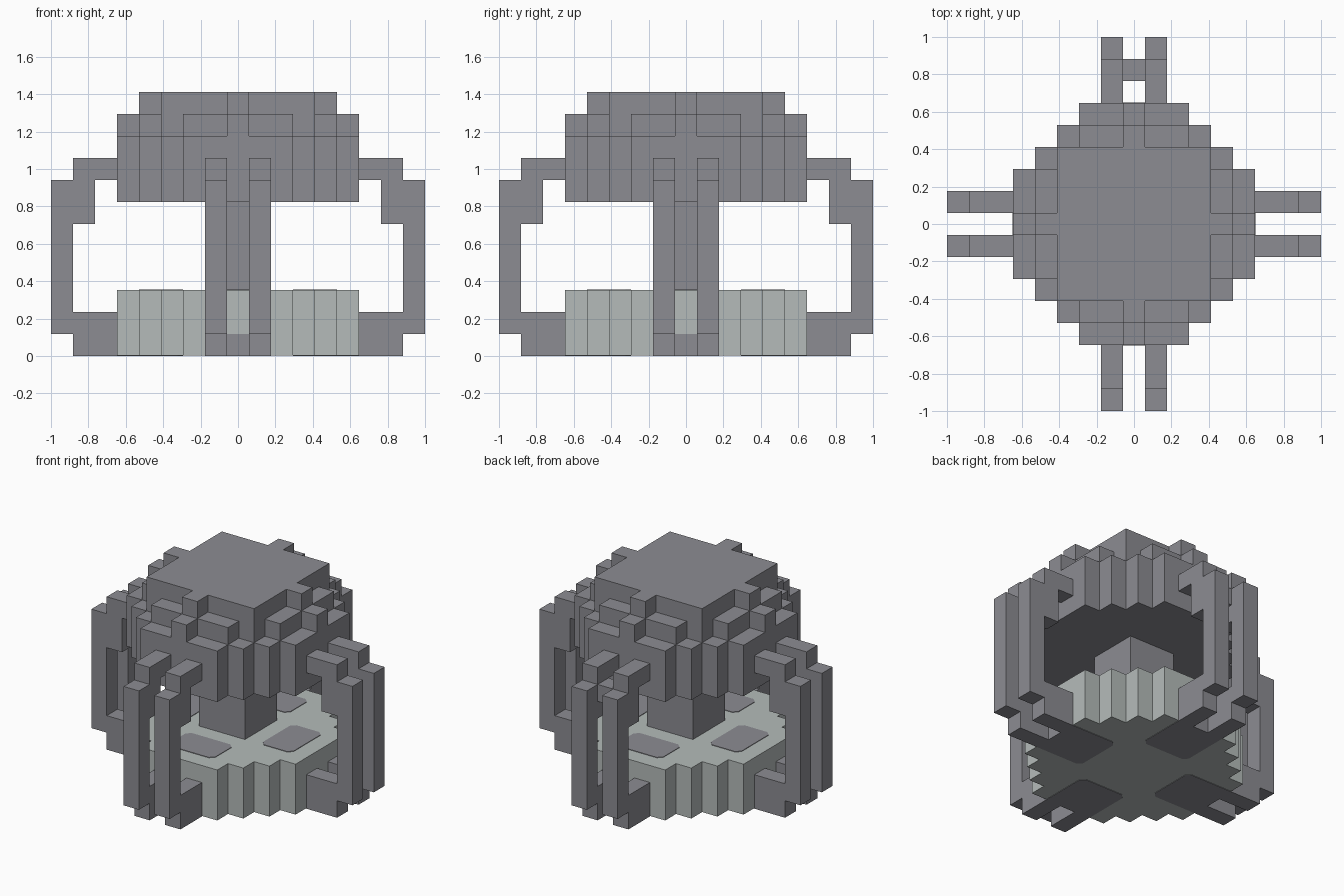
import bpy
import bmesh
from math import pi
from mathutils import Matrix, Vector

U = 2 / 17          # one block
THIN = 0.03         # plate thickness in blocks

if "Cube" in bpy.data.objects:
    bpy.data.objects.remove(bpy.data.objects["Cube"])


def material(name, rgb):
    mat = bpy.data.materials.new(name)
    mat.use_nodes = True
    color = (*rgb, 1)
    mat.diffuse_color = color
    mat.node_tree.nodes["Principled BSDF"].inputs["Base Color"].default_value = color
    return mat


dark = material("dark grey stone", (0.262, 0.262, 0.288))
pale = material("pale grey stone", (0.46, 0.50, 0.49))


def prism(name, points, depth, mat, turn=0.0):
    """Extrude a closed outline of 3D points along a vector, then turn it about z."""
    bm = bmesh.new()
    face = bm.faces.new([bm.verts.new(p) for p in points])
    ext = bmesh.ops.extrude_face_region(bm, geom=[face])
    moved = [v for v in ext["geom"] if isinstance(v, bmesh.types.BMVert)]
    bmesh.ops.translate(bm, verts=moved, vec=Vector(depth))
    bmesh.ops.transform(bm, verts=bm.verts,
                        matrix=Matrix.Rotation(turn, 4, "Z") @ Matrix.Scale(U, 4))
    bmesh.ops.recalc_face_normals(bm, faces=bm.faces)
    mesh = bpy.data.meshes.new(name)
    bm.to_mesh(mesh)
    bm.free()
    mesh.materials.append(mat)
    obj = bpy.data.objects.new(name, mesh)
    bpy.context.collection.objects.link(obj)
    return obj


def slab(name, outline, z0, z1, mat, turn=0.0):
    return prism(name, [(x, y, z0) for x, y in outline], (0, 0, z1 - z0), mat, turn)


def rect(x0, x1, half):
    return [(x0, -half), (x1, -half), (x1, half), (x0, half)]


def clipped_rect(x0, x1, half, inner, outer):
    """Rectangle with clipped corners at its inner and outer ends."""
    pts = [(x0, half - inner), (x0, inner - half), (x0 + inner, -half)]
    if outer:
        return pts + [(x1 - outer, -half), (x1, outer - half), (x1, half - outer),
                      (x1 - outer, half), (x0 + inner, half)]
    return pts + [(x1, -half), (x1, half), (x0 + inner, half)]


# Stepped round outline, one quarter repeated four times
disc = []
quarter = [(5.5, 2.5), (4.5, 2.5), (4.5, 3.5), (3.5, 3.5), (3.5, 4.5), (2.5, 4.5), (2.5, 5.5)]
for q in range(4):
    disc += quarter
    quarter = [(-y, x) for x, y in quarter]

# Base, centre column and cap
slab("base", disc, THIN, 3, pale)
slab("column", rect(-1.5, 1.5, 1.5), 3, 7, dark)
slab("cap", disc, 7, 10, dark)
slab("crown", rect(-3.5, 3.5, 3.5), 10, 12, dark)

# Side profile of a bracket bar: foot, upright and hooked top
bar = [(5.5, 0), (7.5, 0), (7.5, 1), (8.5, 1), (8.5, 8), (7.5, 8), (7.5, 9),
       (5.5, 9), (5.5, 8), (6.5, 8), (6.5, 6), (7.5, 6), (7.5, 2), (5.5, 2)]

for q, side in enumerate(("left", "back", "right", "front")):
    turn = q * pi / 2
    # Stepped trim around the crown
    slab(side + "_crown_step", rect(3.5, 4.5, 2.5), 10, 11, dark, turn)
    slab(side + "_crown_ridge", rect(3.5, 4.5, 0.5), 11, 12, dark, turn)
    slab(side + "_crown_nub", rect(4.5, 5.5, 0.5), 10, 11, dark, turn)
    # Pair of bracket bars
    for n, y in enumerate((-1.5, 0.5)):
        prism(f"{side}_bar_{n + 1}", [(x, y, z) for x, z in bar], (0, 1, 0), dark, turn)
    # Dark inlays on the base: top, underside and rim
    slab(side + "_top_inlay", clipped_rect(2.5, 4.5, 1.5, 0.25, 0.25), 3, 3 + THIN, dark, turn)
    slab(side + "_under_inlay", clipped_rect(2.5, 5.5, 1.5, 0.25, 0), 0, THIN, dark, turn)
    slab(side + "_rim_inlay", rect(5.5, 5.5 + THIN, 0.5), 0, 1, dark, turn)

# Link between the back bars
slab("back_bar_link", rect(6.5, 7.5, 0.5), 7, 8, dark, pi / 2)
